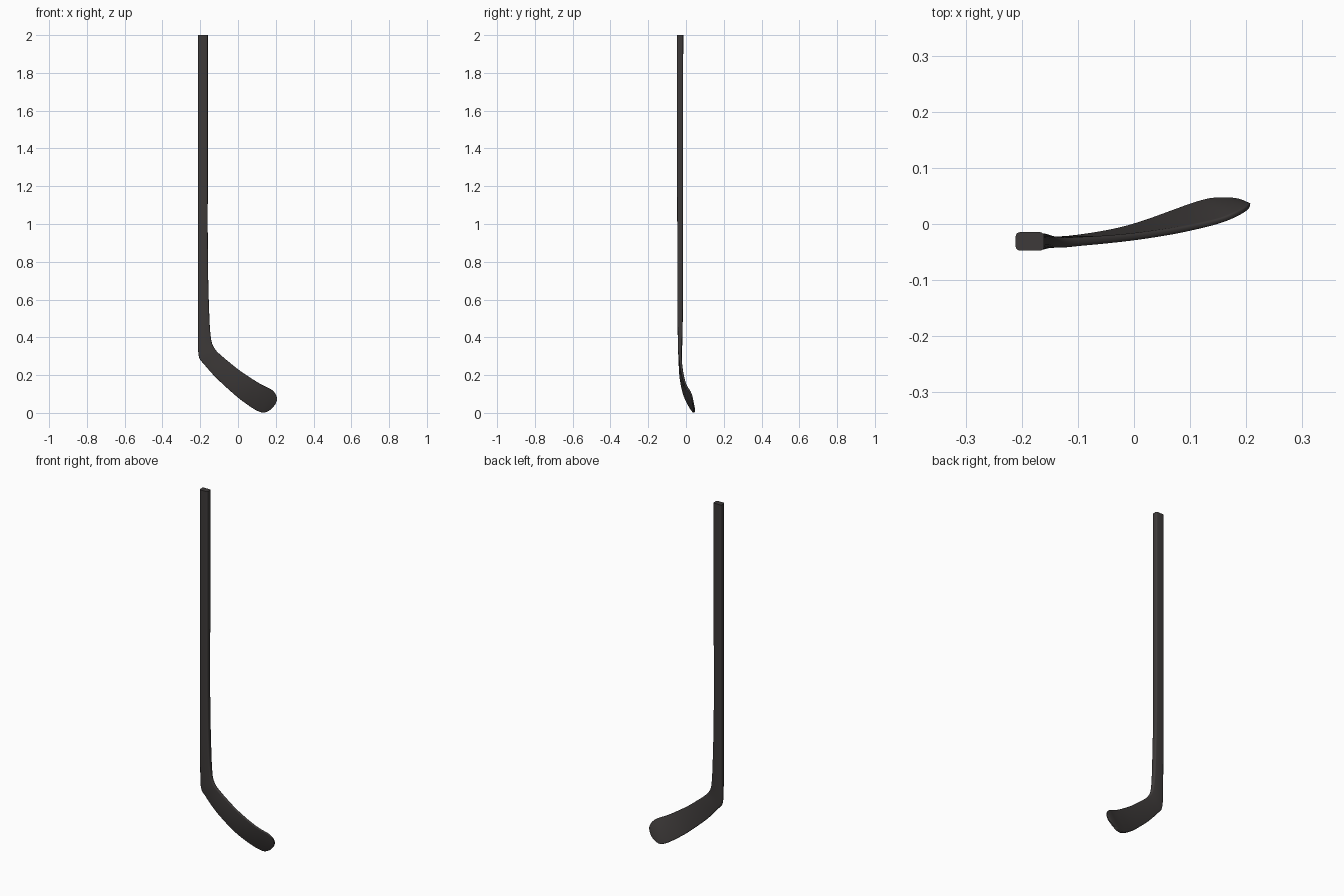
import bpy, bmesh, math
from mathutils import Vector

if "Cube" in bpy.data.objects:
    bpy.data.objects.remove(bpy.data.objects["Cube"])

# Stations: inner/top edge (x, y, z), outer/bottom edge (x, y, z), thickness
S = [
    ((-.160, -.031, 2.0), (-.211, -.031, 2.0), .033),
    ((-.160, -.031, 1.3), (-.211, -.031, 1.3), .032),
    ((-.160, -.031, .90), (-.211, -.031, .90), .030),
    ((-.157, -.031, .68), (-.211, -.031, .67), .029),
    ((-.152, -.031, .52), (-.211, -.031, .50), .028),
    ((-.147, -.031, .43), (-.211, -.031, .40), .025),
    ((-.138, -.032, .370), (-.211, -.031, .33), .021),
    ((-.118, -.033, .333), (-.204, -.031, .288), .018),
    ((-.090, -.031, .305), (-.182, -.031, .260), .016),
    ((-.040, -.027, .263), (-.120, -.028, .190), .014),
    ((.008, -.022, .225), (-.045, -.016, .120), .013),
    ((.070, -.013, .183), (.010, -.001, .073), .012),
    ((.120, -.003, .152), (.070, .021, .030), .011),
    ((.155, .006, .135), (.105, .034, .010), .010),
    ((.180, .016, .121), (.135, .042, .002), .010),
    ((.197, .025, .103), (.163, .044, .012), .009),
    ((.205, .031, .085), (.185, .042, .030), .008),
    ((.207, .034, .070), (.199, .037, .048), .006),
]
SUB = 4


def spline(vals):
    """Catmull-Rom resampling of a list of vectors."""
    out = []
    for i in range(len(vals) - 1):
        p0, p1 = vals[max(i - 1, 0)], vals[i]
        p2, p3 = vals[i + 1], vals[min(i + 2, len(vals) - 1)]
        for k in range(SUB):
            t = k / SUB
            out.append(.5 * (2 * p1 + (p2 - p0) * t + (2 * p0 - 5 * p1 + 4 * p2 - p3) * t ** 2
                             + (3 * p1 - p0 - 3 * p2 + p3) * t ** 3))
    return out + [vals[-1]]


def section(w, t):
    """Rounded rectangle, w long and t thick."""
    r = min(.008, t * .4, w * .45)
    pts = []
    for q, (sx, sy) in enumerate([(1, 1), (-1, 1), (-1, -1), (1, -1)]):
        for k in range(5):
            a = math.radians(90 * q + 22.5 * k)
            pts.append((sx * (w / 2 - r) + r * math.cos(a), sy * (t / 2 - r) + r * math.sin(a)))
    return pts


# Stick: shaft, heel and curved blade lofted as one piece
top = spline([Vector(s[0]) for s in S])
bot = spline([Vector(s[1]) for s in S])
thick = [v.x for v in spline([Vector((s[2], 0, 0)) for s in S])]
mid = [(a + b) / 2 for a, b in zip(top, bot)]
bm = bmesh.new()
rings = []
for i, c in enumerate(mid):
    tan = mid[min(i + 1, len(mid) - 1)] - mid[max(i - 1, 0)]
    u = top[i] - bot[i]
    w = u.length
    u.normalize()
    n = tan.cross(u).normalized()
    rings.append([bm.verts.new(c + u * x + n * y) for x, y in section(w, thick[i])])
for a, b in zip(rings, rings[1:]):
    for k in range(len(a)):
        j = (k + 1) % len(a)
        bm.faces.new((a[k], a[j], b[j], b[k]))
bm.faces.new(rings[0])
bm.faces.new(rings[-1])
bmesh.ops.recalc_face_normals(bm, faces=bm.faces[:])
me = bpy.data.meshes.new("hockey_stick")
bm.to_mesh(me)
bm.free()
ob = bpy.data.objects.new("hockey_stick", me)
bpy.context.collection.objects.link(ob)

mat = bpy.data.materials.new("charcoal")
mat.diffuse_color = (.047, .042, .041, 1)
mat.use_nodes = True
mat.node_tree.nodes["Principled BSDF"].inputs["Base Color"].default_value = mat.diffuse_color
me.materials.append(mat)

bpy.context.view_layer.objects.active = ob
ob.select_set(True)
bpy.ops.object.shade_smooth_by_angle(angle=math.radians(40))
